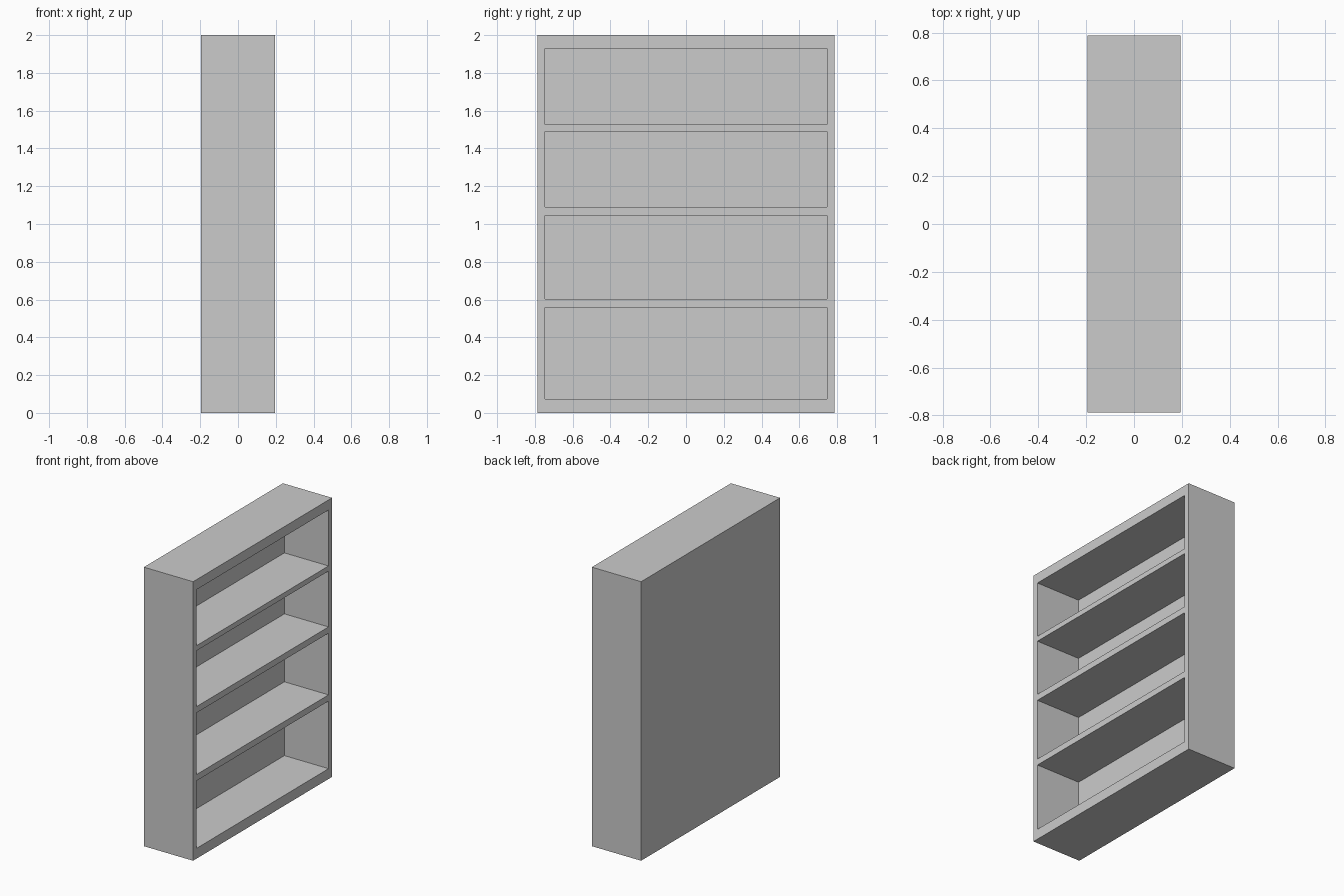
import bpy, bmesh
from mathutils import Vector

if "Cube" in bpy.data.objects:
    bpy.data.objects.remove(bpy.data.objects["Cube"])

# Overall size; the open side faces +x
DEPTH, WIDTH, HEIGHT = 0.39, 1.574, 2.0
SIDE, BACK = 0.04, 0.04
# (bottom, top) of each compartment
BAYS = [(0.074, 0.558), (0.603, 1.045), (1.09, 1.49), (1.527, 1.928)]
inner = WIDTH / 2 - SIDE

# Solid carcass block
bm = bmesh.new()
bmesh.ops.create_cube(bm, size=1)
bmesh.ops.scale(bm, vec=(DEPTH, WIDTH, HEIGHT), verts=bm.verts)
bmesh.ops.translate(bm, vec=(0, 0, HEIGHT / 2), verts=bm.verts)
bm.normal_update()


def front_faces():
    return [f for f in bm.faces if f.normal.x > 0.9]


# Mark the side panels and shelf edges on the open face
cuts = [(Vector((0, y, 0)), Vector((0, 1, 0))) for y in (-inner, inner)]
cuts += [(Vector((0, 0, z)), Vector((0, 0, 1))) for bay in BAYS for z in bay]
for co, no in cuts:
    faces = front_faces()
    edges = {e for f in faces for e in f.edges}
    verts = {v for f in faces for v in f.verts}
    bmesh.ops.bisect_plane(bm, geom=list(verts) + list(edges) + faces,
                           plane_co=co, plane_no=no)
    bm.normal_update()

# Push each compartment in as far as the back panel
openings = []
for f in front_faces():
    c = f.calc_center_median()
    if abs(c.y) < inner and any(a < c.z < b for a, b in BAYS):
        openings.append(f)
pushed = bmesh.ops.extrude_discrete_faces(bm, faces=openings)["faces"]
for f in pushed:
    bmesh.ops.translate(bm, vec=(-(DEPTH - BACK), 0, 0), verts=f.verts)

bmesh.ops.recalc_face_normals(bm, faces=bm.faces)
mesh = bpy.data.meshes.new("bookcase")
bm.to_mesh(mesh)
bm.free()
bpy.context.collection.objects.link(bpy.data.objects.new("bookcase", mesh))
